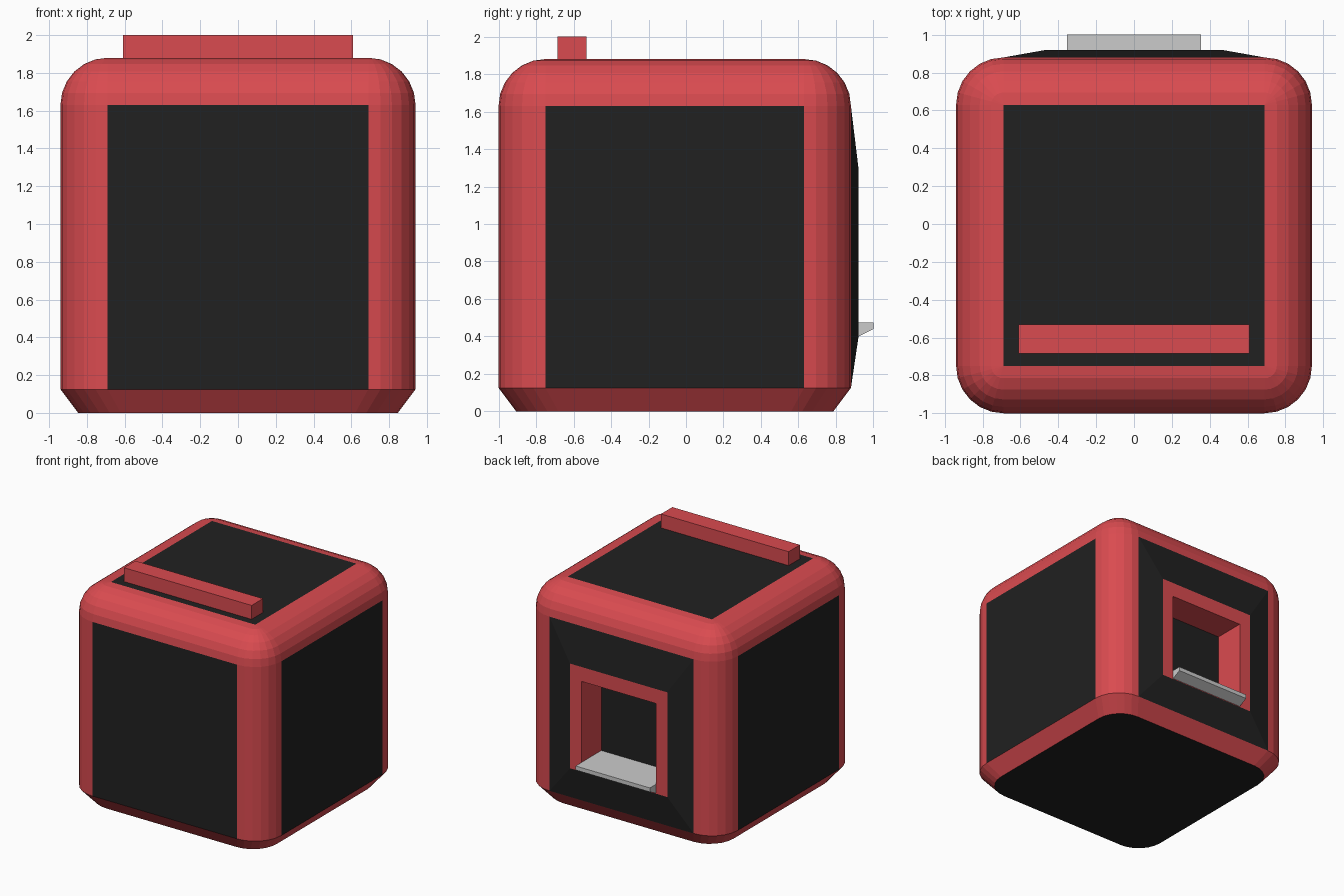
import bpy, bmesh
from math import sin, cos, pi

if "Cube" in bpy.data.objects:
    bpy.data.objects.remove(bpy.data.objects["Cube"])

CY = -0.06          # body centre in y
CORE, R = 0.69, 0.25  # flat half-width and fillet radius
SEG = 6


def material(name, rgb):
    m = bpy.data.materials.new(name)
    m.diffuse_color = (*rgb, 1)
    m.use_nodes = True
    m.node_tree.nodes["Principled BSDF"].inputs["Base Color"].default_value = m.diffuse_color
    return m


RED = material("red", (0.70, 0.07, 0.08))
DARK = material("dark", (0.015, 0.015, 0.015))


def finish(bm, name, mats=()):
    bmesh.ops.remove_doubles(bm, verts=bm.verts, dist=1e-4)
    bmesh.ops.recalc_face_normals(bm, faces=bm.faces)
    me = bpy.data.meshes.new(name)
    bm.to_mesh(me)
    bm.free()
    for m in mats:
        me.materials.append(m)
    ob = bpy.data.objects.new(name, me)
    bpy.context.collection.objects.link(ob)
    return ob


# Body: stacked rounded-square rings, dark flat panels, red fillets
bm = bmesh.new()


def face(verts, mat):
    bm.faces.new(verts).material_index = mat


def ring(z, r, scale=1.0):
    verts = []
    for k, (sx, sy) in enumerate([(1, 1), (-1, 1), (-1, -1), (1, -1)]):
        for i in range(SEG + 1):
            a = (k + i / SEG) * pi / 2
            verts.append(bm.verts.new((scale * (sx * CORE + r * cos(a)),
                                       CY + scale * (sy * CORE + r * sin(a)), z)))
    return verts


rings = [ring(0, R, 0.9), ring(0.125, R)]
for i in range(SEG):
    a = i / SEG * pi / 2
    rings.append(ring(1.63 + R * sin(a), R * cos(a)))
n = 4 * (SEG + 1)
for level, (lo, hi) in enumerate(zip(rings, rings[1:])):
    for i in range(n):
        flat = i % (SEG + 1) == SEG
        if level == 1 and i == SEG:
            continue  # back opening
        j = (i + 1) % n
        face([lo[i], lo[j], hi[j], hi[i]], 1 if level == 1 and flat else 0)
face(rings[0], 1)

# Top fillet closes onto the four corners of the flat top
top = [bm.verts.new((sx * CORE, CY + sy * CORE, 1.63 + R))
       for sx, sy in [(1, 1), (-1, 1), (-1, -1), (1, -1)]]
last = rings[-1]
for k in range(4):
    s = k * (SEG + 1)
    for i in range(SEG):
        face([last[s + i], last[s + i + 1], top[k]], 0)
    face([last[s + SEG], last[(s + SEG + 1) % n], top[(k + 1) % 4], top[k]], 0)
face(top, 1)


# Back: bulged dark panel, red frame, red recess walls, dark recess end
def rect(hx, z0, z1, y):
    return [bm.verts.new(p) for p in
            [(hx, y, z0), (-hx, y, z0), (-hx, y, z1), (hx, y, z1)]]


loops = [rect(CORE, 0.125, 1.63, CY + CORE + R), rect(0.465, 0.395, 1.30, 0.92),
         rect(0.355, 0.465, 1.175, 0.92), rect(0.355, 0.465, 1.175, 0.65)]
for a, b, mat in zip(loops, loops[1:], (1, 0, 0)):
    for i in range(4):
        j = (i + 1) % 4
        face([a[i], a[j], b[j], b[i]], mat)
face(loops[-1], 1)
finish(bm, "body", (RED, DARK))

# Grey shelf: recess floor with a tapered lip sticking out
bm = bmesh.new()
profile = [(0.65, 0.475), (1.0, 0.475), (1.0, 0.44), (0.92, 0.40), (0.65, 0.40)]
left, right = [[bm.verts.new((x, y, z)) for y, z in profile] for x in (-0.355, 0.355)]
bm.faces.new(left)
bm.faces.new(right)
for i in range(5):
    j = (i + 1) % 5
    bm.faces.new([left[i], left[j], right[j], right[i]])
finish(bm, "shelf")

# Red bar across the top near the front
bm = bmesh.new()
bmesh.ops.create_cube(bm, size=1)
bar = finish(bm, "top_bar", (RED,))
bar.scale = (1.22, 0.155, 0.12)
bar.location = (0, -0.6075, 1.94)
